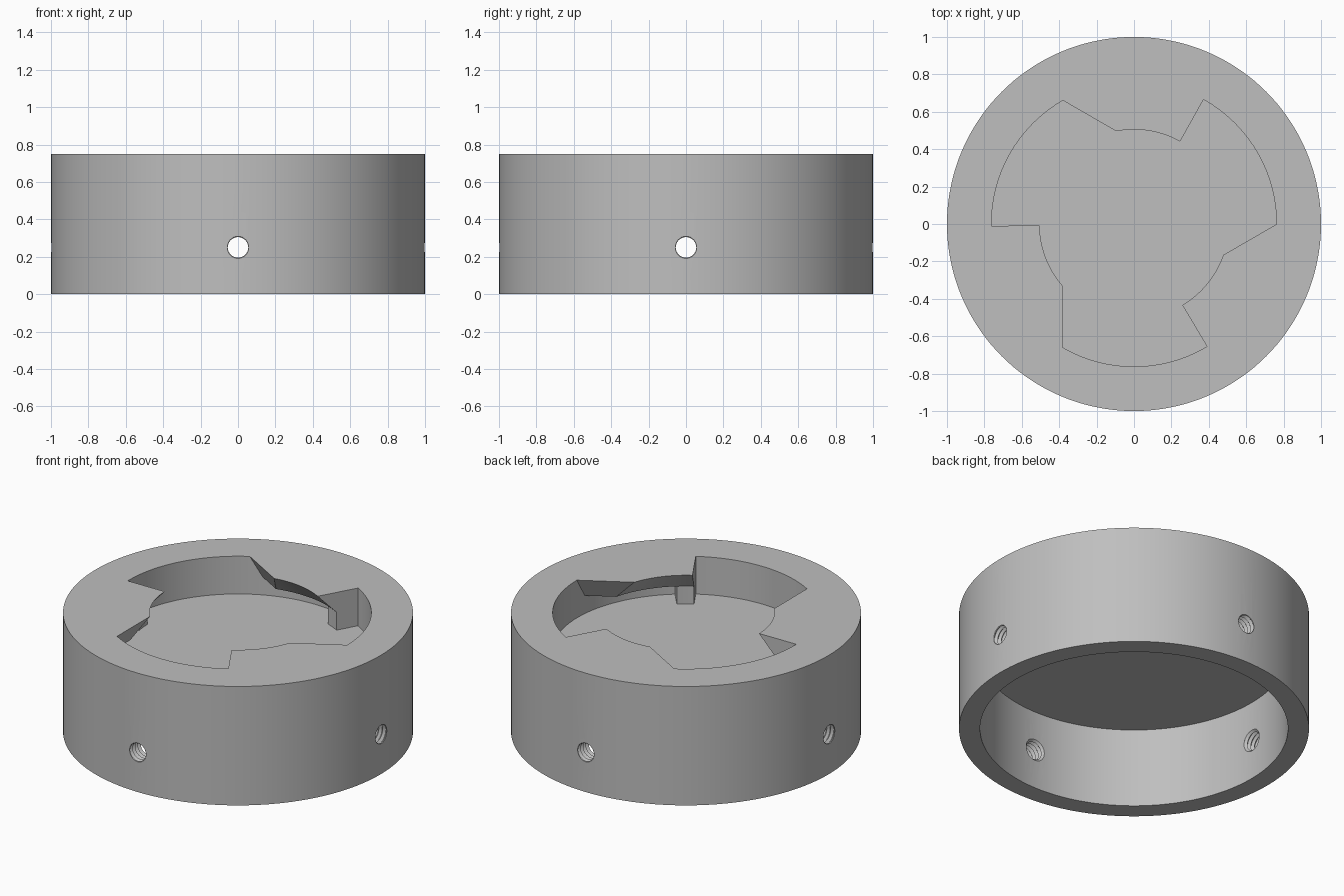
import bpy, bmesh, math
from mathutils import Matrix, Vector

cube = bpy.data.objects.get("Cube")
if cube:
    bpy.data.objects.remove(cube, do_unlink=True)

TOP, FLOOR, CEILING = 0.75, 0.512, 0.5
R_OUT, R_RECESS, R_POCKET, R_LIP, R_STEP = 1.0, 0.88, 0.762, 0.505, 0.625
STEP_Z = 0.625
SEGMENTS = 144

grey = bpy.data.materials.new("satin_grey")
grey.use_nodes = True
grey.diffuse_color = (0.52, 0.52, 0.52, 1)
grey.node_tree.nodes["Principled BSDF"].inputs["Base Color"].default_value = grey.diffuse_color


def lathe(profile, segments=SEGMENTS, closed=False):
    """Revolve (radius, z) points around z; open profiles get capped ends."""
    bm = bmesh.new()
    rings = []
    for r, z in profile:
        rings.append([bm.verts.new((r * math.cos(a), r * math.sin(a), z))
                      for a in (math.tau * i / segments for i in range(segments))])
    pairs = list(zip(rings, rings[1:]))
    if closed:
        pairs.append((rings[-1], rings[0]))
    else:
        bm.faces.new(rings[0])
        bm.faces.new(rings[-1])
    for low, high in pairs:
        for i in range(segments):
            j = (i + 1) % segments
            bm.faces.new((low[i], low[j], high[j], high[i]))
    bmesh.ops.recalc_face_normals(bm, faces=bm.faces)
    return bm


def trim(bm, planes):
    """Cut away what lies in front of each (point, normal) plane and close the ends."""
    for point, normal in planes:
        geom = bm.verts[:] + bm.edges[:] + bm.faces[:]
        bmesh.ops.bisect_plane(bm, geom=geom, plane_co=point, plane_no=normal,
                               clear_outer=True)
    bmesh.ops.holes_fill(bm, edges=[e for e in bm.edges if e.is_boundary], sides=0)
    bmesh.ops.recalc_face_normals(bm, faces=bm.faces)
    return bm


def make(name, bm, matrix=Matrix()):
    mesh = bpy.data.meshes.new(name)
    bm.to_mesh(mesh)
    bm.free()
    mesh.transform(matrix)
    mesh.materials.append(grey)
    obj = bpy.data.objects.new(name, mesh)
    bpy.context.collection.objects.link(obj)
    return obj


def combine(target, other, operation):
    mod = target.modifiers.new(operation.lower(), 'BOOLEAN')
    mod.operation, mod.object, mod.solver = operation, other, 'EXACT'
    bpy.context.view_layer.objects.active = target
    bpy.ops.object.modifier_apply(modifier=mod.name)
    bpy.data.objects.remove(other, do_unlink=True)


def radial_plane(degrees, side):
    a = math.radians(degrees)
    return Vector((0, 0, 0)), Vector((-math.sin(a), math.cos(a), 0)) * side


# Housing: outer drum, recess underneath and pocket on top, with a thin floor between
housing = make("housing_ring", lathe([
    (R_RECESS, CEILING), (R_RECESS, 0), (R_OUT, 0), (R_OUT, TOP),
    (R_POCKET, TOP), (R_POCKET, FLOOR)]))

# Four threaded screw holes through the skirt
pitch, start = 0.026, 0.84
thread = []
for i in range(9):
    thread += [(0.055, start + i * pitch), (0.069, start + (i + 0.5) * pitch)]
for i in range(4):
    turn = Matrix.Rotation(i * math.pi / 2, 4, 'Z') @ Matrix.Rotation(math.pi / 2, 4, 'Y')
    combine(housing, make("screw_hole_cutter", lathe(thread, 32),
                          Matrix.Translation((0, 0, 0.25)) @ turn), 'DIFFERENCE')

# Three locking teeth with undercut lips, one sloped end and a stop block below
END = -59.2
slope_dir = Vector((0.5, -math.sqrt(0.75), 0))
slope_plane = (slope_dir * 0.382 + Vector((0, 0, TOP)),
               (-slope_dir - Vector((0, 0, 0.5))).normalized())
R_ROOT = R_POCKET + 0.06
for i in range(3):
    turn = Matrix.Rotation(i * math.tau / 3, 4, 'Z')
    tooth = trim(lathe([(R_LIP, TOP), (R_STEP, STEP_Z), (R_ROOT, STEP_Z), (R_ROOT, TOP)],
                       closed=True),
                 [slope_plane, radial_plane(END, -1)])
    combine(housing, make("locking_tooth", tooth, turn), 'UNION')
    stop = trim(lathe([(R_STEP, STEP_Z + 0.02), (R_STEP, FLOOR - 0.005),
                       (R_ROOT, FLOOR - 0.005), (R_ROOT, STEP_Z + 0.02)], closed=True),
                [radial_plane(END, -1), radial_plane(END + 9, 1)])
    combine(housing, make("stop_block", stop, turn), 'UNION')

# Smooth the round walls, keep the machined edges crisp
bpy.ops.object.select_all(action='DESELECT')
housing.select_set(True)
bpy.context.view_layer.objects.active = housing
bpy.ops.object.shade_smooth_by_angle(angle=math.radians(25))
